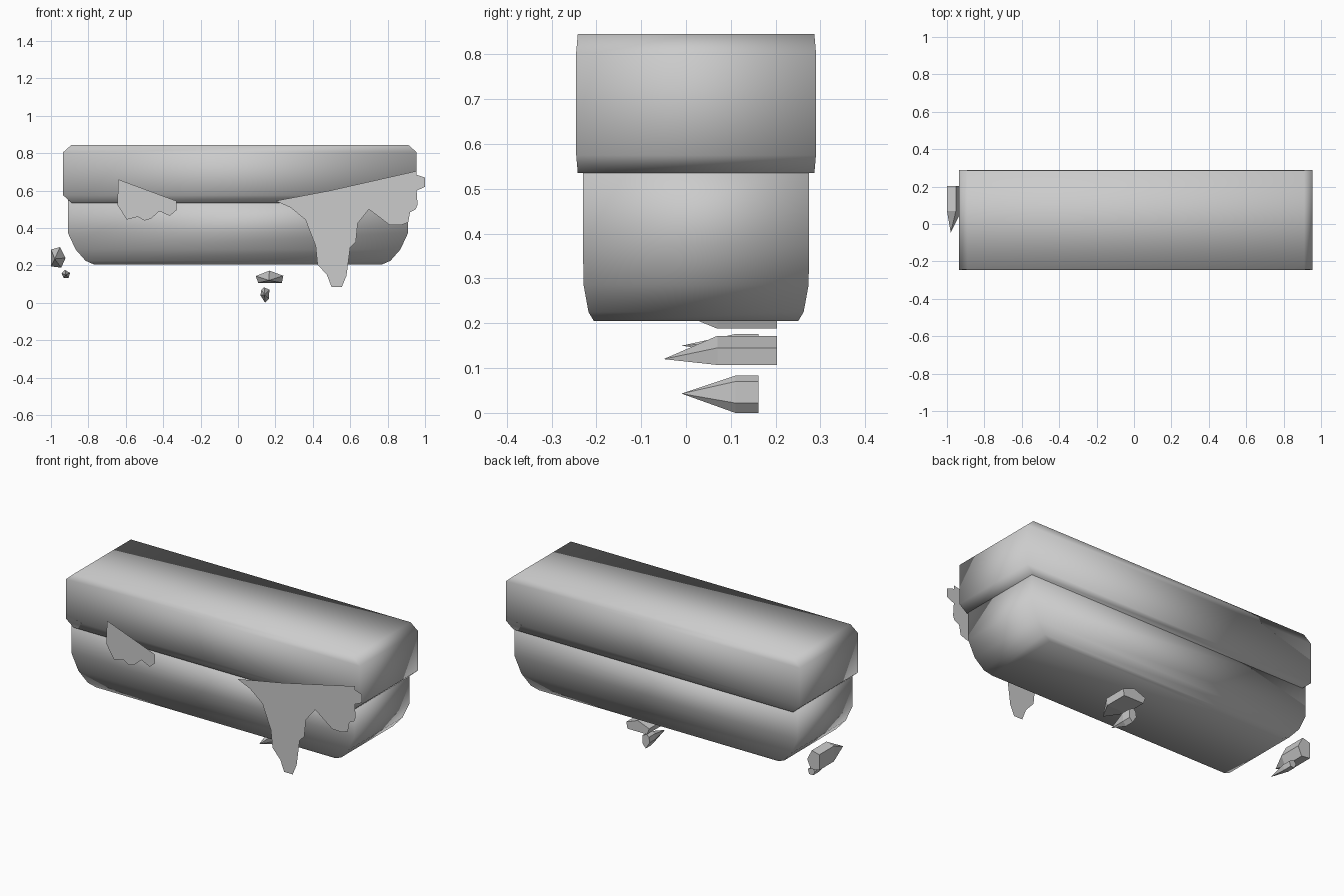
import bpy, bmesh

if "Cube" in bpy.data.objects:
    bpy.data.objects.remove(bpy.data.objects["Cube"])

CY = 0.0225  # the body sits slightly behind the drip sheets


def finish(name, bm, smooth=False, closed=True):
    if closed:
        bmesh.ops.recalc_face_normals(bm, faces=bm.faces)
    me = bpy.data.meshes.new(name)
    bm.to_mesh(me)
    bm.free()
    for p in me.polygons:
        p.use_smooth = smooth
    ob = bpy.data.objects.new(name, me)
    bpy.context.collection.objects.link(ob)
    return ob


def ring_block(name, cx, rings):
    """Stack rectangular rings (z, half x, half y) into a closed soft-shaded block."""
    bm = bmesh.new()
    loops = [[bm.verts.new((cx + sx * hx, CY + sy * hy, z))
              for sx, sy in ((-1, -1), (1, -1), (1, 1), (-1, 1))]
             for z, hx, hy in rings]
    for a, b in zip(loops, loops[1:]):
        for i in range(4):
            j = (i + 1) % 4
            bm.faces.new((a[i], a[j], b[j], b[i]))
    bm.faces.new(loops[0])
    bm.faces.new(loops[-1])
    return finish(name, bm, smooth=True)


def sheet(name, y, outline):
    """Flat outline facing the front."""
    bm = bmesh.new()
    f = bm.faces.new([bm.verts.new((x, y, z)) for x, z in outline])
    f.normal_update()
    if f.normal.y > 0:
        f.normal_flip()
    return finish(name, bm, closed=False)


def shard(name, outline, back, shoulder, tip):
    """Prism with a flat back and a pointed front."""
    bm = bmesh.new()
    a = [bm.verts.new((x, back, z)) for x, z in outline]
    b = [bm.verts.new((x, shoulder, z)) for x, z in outline]
    apex = bm.verts.new(tip)
    bm.faces.new(a)
    for i in range(len(a)):
        j = (i + 1) % len(a)
        bm.faces.new((a[i], a[j], b[j], b[i]))
        bm.faces.new((b[i], b[j], apex))
    return finish(name, bm)


# Upper slab with chamfered rims
ring_block("upper_slab", 0.01, [
    (0.535, 0.90, 0.264), (0.575, 0.945, 0.2675),
    (0.805, 0.945, 0.2675), (0.845, 0.90, 0.264)])

# Lower body rounding in toward the bottom
ring_block("lower_body", 0.0, [
    (0.205, 0.77, 0.228), (0.225, 0.815, 0.240), (0.285, 0.868, 0.251),
    (0.375, 0.91, 0.2525), (0.56, 0.91, 0.2525)])

# Flat drips hanging in front
sheet("large_drip", -0.29, [
    (.20, .545), (.49, .60), (.955, .705), (.955, .685), (1.0, .67), (1.0, .62),
    (.955, .60), (.96, .525), (.95, .50), (.92, .485), (.91, .43), (.87, .415),
    (.81, .417), (.70, .50), (.64, .425), (.63, .325), (.60, .295), (.58, .145),
    (.555, .085), (.50, .085), (.475, .15), (.425, .205), (.415, .305),
    (.36, .445), (.28, .51)])
sheet("small_drip", -0.29, [
    (-.64, .66), (-.33, .545), (-.33, .495), (-.365, .465), (-.42, .49),
    (-.465, .45), (-.50, .44), (-.535, .46), (-.595, .445), (-.645, .525)])

# Floating pointed rock shards
shard("left_large_rock", [(-1, .285), (-.952, .298), (-.922, .24), (-.945, .188),
                          (-1, .195)], .203, .07, (-.98, .24 - .005, 0)[:1] + (-.045, .235))
shard("left_small_rock", [(-.925, .176), (-.898, .16), (-.906, .132), (-.932, .132),
                          (-.943, .158)], .162, .11, (-.92, -.01, .15))
shard("middle_large_rock", [(.095, .143), (.168, .172), (.242, .145), (.235, .107),
                            (.108, .107)], .203, .07, (.165, -.05, .12))
shard("middle_small_rock", [(.14, .083), (.168, .07), (.165, .022), (.145, 0),
                            (.12, .04), (.125, .07)], .162, .11, (.142, -.01, .043))
